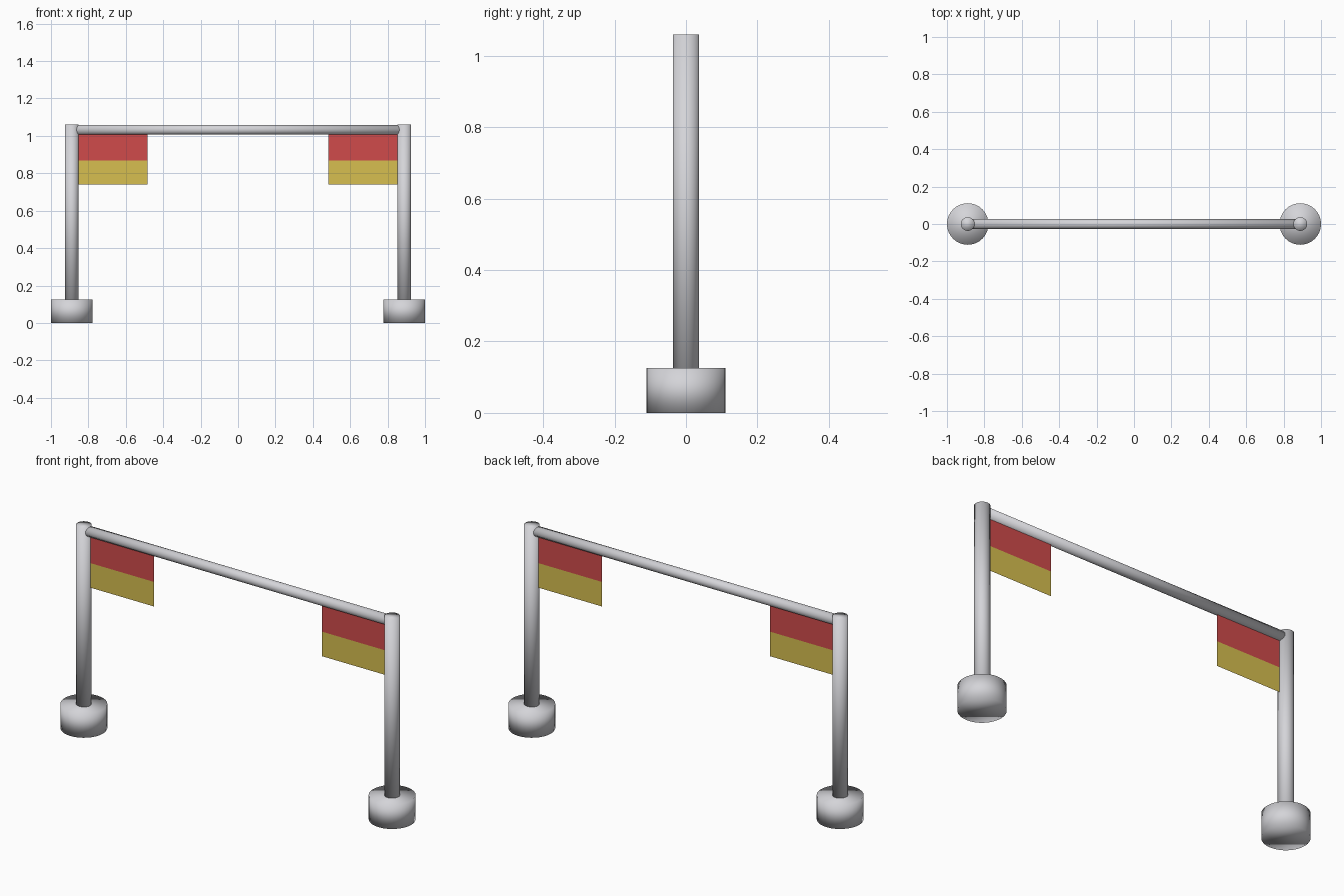
import bpy
import bmesh
from math import pi

cube = bpy.data.objects.get("Cube")
if cube:
    bpy.data.objects.remove(cube, do_unlink=True)


def material(name, rgb):
    mat = bpy.data.materials.new(name)
    mat.use_nodes = True
    mat.diffuse_color = (*rgb, 1)
    mat.node_tree.nodes["Principled BSDF"].inputs["Base Color"].default_value = (*rgb, 1)
    return mat


metal = material("light grey metal", (0.66, 0.66, 0.69))
red = material("flag red", (0.63, 0.07, 0.07))
yellow = material("flag yellow", (0.68, 0.52, 0.08))

POST_X, POST_R, TOP = 0.889, 0.037, 1.06
BASE_R, BASE_H = 0.111, 0.126
BAR_R = 0.026
BAR_Z = TOP - BAR_R - 0.001


def cylinder(name, radius, length, location, rotation=(0, 0, 0)):
    bpy.ops.mesh.primitive_cylinder_add(vertices=32, radius=radius, depth=length,
                                        location=location, rotation=rotation)
    obj = bpy.context.object
    obj.name = name
    obj.data.materials.append(metal)
    bpy.ops.object.shade_smooth()
    return obj


def flag(name, x_inner, x_outer, bottom, middle, top):
    # Two stacked cloth bands sharing the middle seam
    bm = bmesh.new()
    rows = [[bm.verts.new((x, 0, z)) for x in (x_inner, x_outer)]
            for z in (bottom, middle, top)]
    for low, high in zip(rows, rows[1:]):
        bm.faces.new((low[0], low[1], high[1], high[0]))
    for face in bm.faces:
        face.material_index = 0 if face.calc_center_median().z > middle else 1
    mesh = bpy.data.meshes.new(name)
    bm.to_mesh(mesh)
    bm.free()
    mesh.materials.append(red)
    mesh.materials.append(yellow)
    bpy.context.collection.objects.link(bpy.data.objects.new(name, mesh))


# Feet, posts and flags on both sides
for side, s in (("left", 1), ("right", -1)):
    cylinder(f"{side}_base", BASE_R, BASE_H, (s * POST_X, 0, BASE_H / 2))
    cylinder(f"{side}_post", POST_R, TOP - 0.02, (s * POST_X, 0, TOP / 2 + 0.01))
    ends = sorted((s * 0.485, s * 0.86))
    flag(f"{side}_flag", *ends, 0.741, 0.869, BAR_Z - BAR_R + 0.002)

# Crossbar between the posts
cylinder("crossbar", BAR_R, 2 * POST_X - 0.01, (0, 0, BAR_Z), (0, pi / 2, 0))
